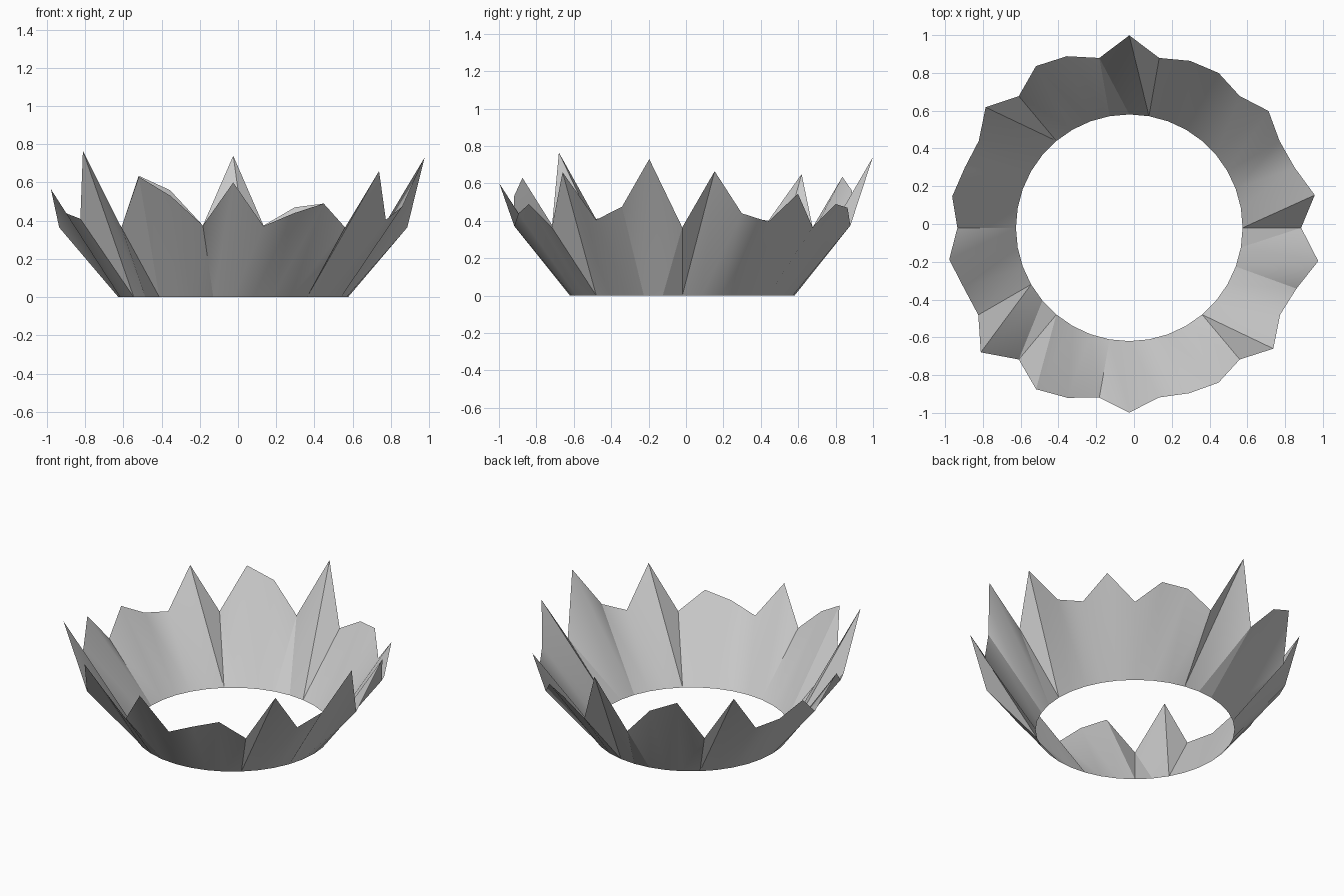
import bpy, bmesh, math

if "Cube" in bpy.data.objects:
    bpy.data.objects.remove(bpy.data.objects["Cube"])

# Ragged rim heights, one every 10 degrees, counter-clockwise from +x
heights = [
    .365, .665, .44, .395, .545, .365, .49, .47, .375,
    .74, .375, .56, .635, .365, .65, .40, .425, .51,
    .365, .565, .44, .41, .765, .365, .63, .53, .375,
    .60, .372, .44, .49, .365, .66, .405, .475, .73]
CX, CY, BASE_R = -0.025, -0.02, 0.6
N = len(heights)


def ring_point(i, r, z):
    a = 2 * math.pi * i / N
    return (CX + r * math.cos(a), CY + r * math.sin(a), z)


# Thin flared shell with a jagged top edge, open at both ends
bm = bmesh.new()
low = [bm.verts.new(ring_point(i, BASE_R, 0)) for i in range(N)]
top = [bm.verts.new(ring_point(i, 0.91 + 0.29 * (h - 0.365), h))
       for i, h in enumerate(heights)]
for i in range(N):
    j = (i + 1) % N
    bm.faces.new((low[i], low[j], top[j]))
    bm.faces.new((low[i], top[j], top[i]))

mesh = bpy.data.meshes.new("jagged_shell")
bm.to_mesh(mesh)
bm.free()
shell = bpy.data.objects.new("jagged_shell", mesh)
bpy.context.collection.objects.link(shell)

# Plain grey
grey = bpy.data.materials.new("light grey")
grey.diffuse_color = (0.6, 0.6, 0.6, 1)
grey.use_nodes = True
grey.node_tree.nodes["Principled BSDF"].inputs["Base Color"].default_value = grey.diffuse_color
mesh.materials.append(grey)

bpy.context.view_layer.objects.active = shell
shell.select_set(True)
bpy.ops.object.shade_smooth_by_angle(angle=math.radians(30))
